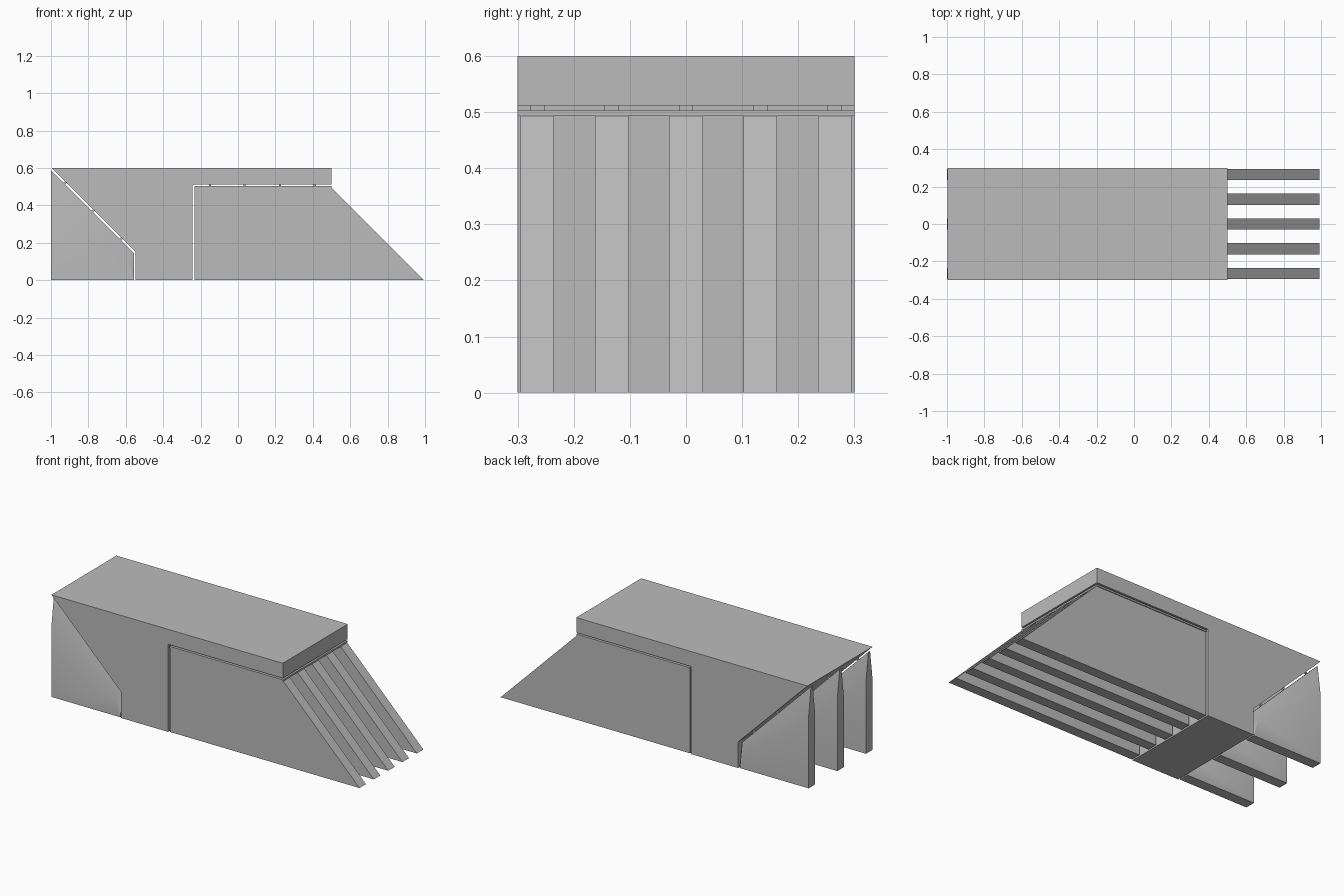
import bpy, bmesh, math
from mathutils import Matrix

if "Cube" in bpy.data.objects:
    bpy.data.objects.remove(bpy.data.objects["Cube"])

# One plain grey for the whole model
grey = bpy.data.materials.new("plain_grey")
grey.diffuse_color = (0.5, 0.5, 0.5, 1)
grey.use_nodes = True
grey.node_tree.nodes["Principled BSDF"].inputs["Base Color"].default_value = grey.diffuse_color


def add_object(name, bm):
    bmesh.ops.recalc_face_normals(bm, faces=bm.faces)
    mesh = bpy.data.meshes.new(name)
    bm.to_mesh(mesh)
    bm.free()
    mesh.materials.append(grey)
    ob = bpy.data.objects.new(name, mesh)
    bpy.context.collection.objects.link(ob)
    return ob


def extrude_profile(name, profile, y0, y1):
    """Extrude an (x, z) outline from y0 to y1."""
    bm = bmesh.new()
    face = bm.faces.new([bm.verts.new((x, y0, z)) for x, z in profile])
    moved = bmesh.ops.extrude_face_region(bm, geom=[face])["geom"]
    bmesh.ops.translate(bm, vec=(0, y1 - y0, 0),
                        verts=[v for v in moved if isinstance(v, bmesh.types.BMVert)])
    return add_object(name, bm)


def tab(name, x, y, z, size, tilt=0):
    """Small spacer block bridging a gap."""
    bm = bmesh.new()
    bmesh.ops.create_cube(bm, size=1, matrix=Matrix.Translation((x, y, z))
                          @ Matrix.Rotation(tilt, 4, "Y") @ Matrix.Diagonal((*size, 1)))
    return add_object(name, bm)


# Main block with overhanging roof
extrude_profile("main_body", [(-0.997, 0.6), (0.5, 0.6), (0.5, 0.512), (-0.243, 0.512),
                              (-0.243, 0), (-0.547, 0), (-0.547, 0.152)], -0.3, 0.3)

# Thin plate carrying the long ribs
extrude_profile("rib_plate", [(-0.233, 0.493), (0.5, 0.493), (0.5, 0.503),
                              (-0.233, 0.503)], -0.3, 0.3)

# Long sloping ribs and the spacers above them
for i in range(5):
    y = (i - 2) * 0.1325
    extrude_profile(f"long_rib_{i + 1}", [(-0.233, 0), (-0.233, 0.493), (0.5, 0.493),
                                          (0.993, 0)], y - 0.03, y + 0.03)
    for j, x in enumerate((-0.15, 0.035, 0.225, 0.41)):
        tab(f"roof_spacer_{i + 1}_{j + 1}", x, y, 0.5075, (0.012, 0.025, 0.01))


def tapered_rib(name, yc, half, thin):
    """Triangular rib that narrows towards its sloping edge."""
    outline = [(-1, 0, half), (-0.555, 0, half), (-0.555, 0.142, thin),
               (-0.585, 0.11, half), (-1, 0.42, half), (-1, 0.587, thin)]
    bm = bmesh.new()
    sides = []
    for s in (-1, 1):
        v = [bm.verts.new((x, yc + s * t, z)) for x, z, t in outline]
        for ids in ((0, 1, 3, 4), (1, 2, 3), (4, 3, 2, 5)):
            bm.faces.new([v[k] for k in ids])
        sides.append(v)
    a, b = sides
    for p, q in ((0, 1), (1, 2), (2, 5), (4, 0), (5, 4)):
        bm.faces.new((a[p], a[q], b[q], b[p]))
    ob = add_object(name, bm)
    bpy.ops.object.select_all(action="DESELECT")
    ob.select_set(True)
    bpy.context.view_layer.objects.active = ob
    bpy.ops.object.shade_smooth_by_angle(angle=math.radians(30))


# Short tapered ribs and their spacers along the slope
for i, y in enumerate((-0.265, 0, 0.265)):
    tapered_rib(f"short_rib_{i + 1}", y, 0.03, 0.008)
    for j, x in enumerate((-0.925, -0.775, -0.625)):
        tab(f"slope_spacer_{i + 1}_{j + 1}", x, y, -0.404 - x, (0.012, 0.012, 0.011),
            math.radians(45))
